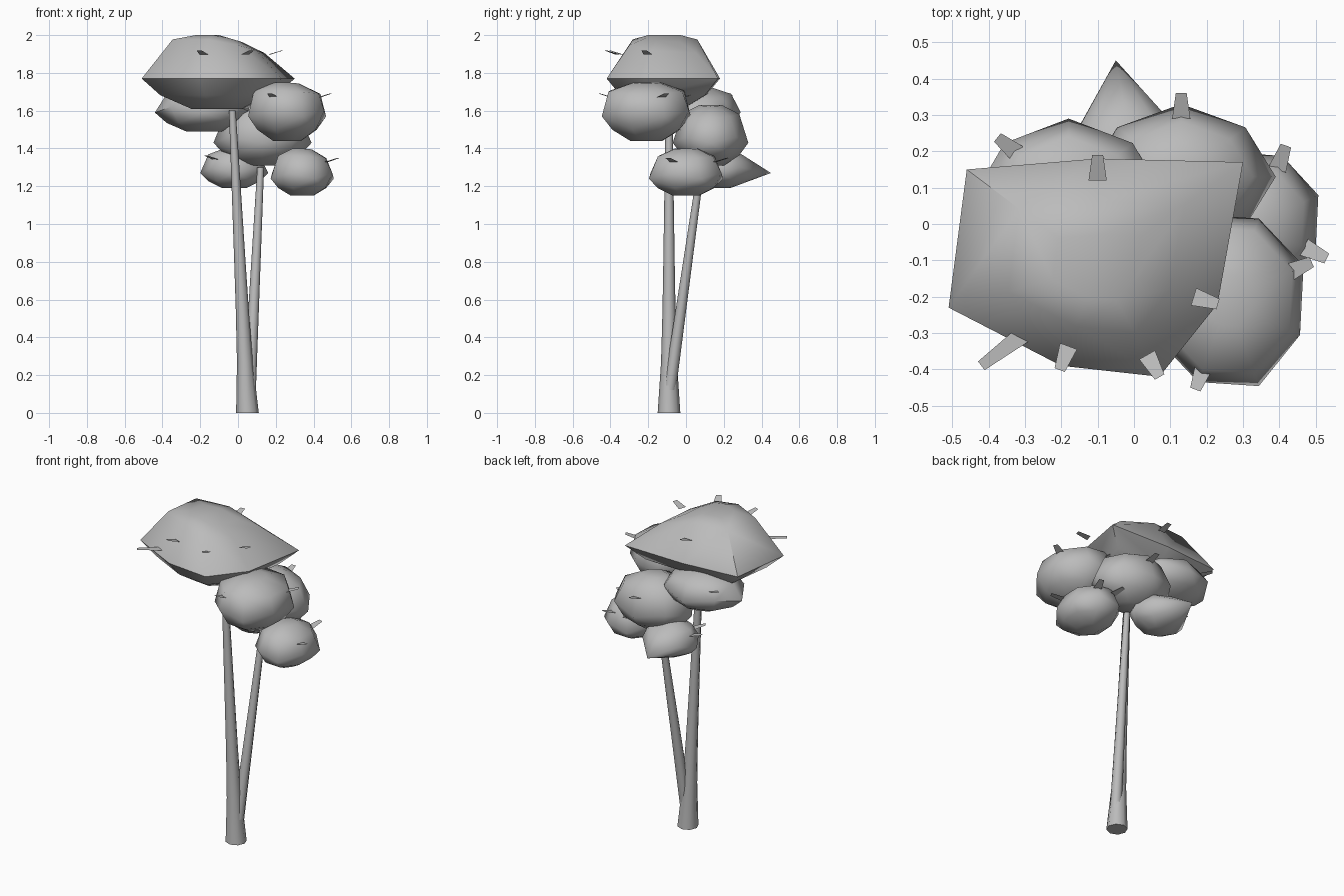
import bpy
import bmesh
from math import radians, cos, sin, pi
from mathutils import Vector

if "Cube" in bpy.data.objects:
    bpy.data.objects.remove(bpy.data.objects["Cube"], do_unlink=True)

grey = bpy.data.materials.new("plain grey")
grey.use_nodes = True
tone = (0.5, 0.5, 0.5, 1)
grey.diffuse_color = tone
grey.node_tree.nodes["Principled BSDF"].inputs["Base Color"].default_value = tone


def finish(bm, name, angle):
    """Turn a bmesh into a shaded object."""
    mesh = bpy.data.meshes.new(name)
    bmesh.ops.recalc_face_normals(bm, faces=bm.faces)
    bm.to_mesh(mesh)
    bm.free()
    obj = bpy.data.objects.new(name, mesh)
    bpy.context.collection.objects.link(obj)
    mesh.materials.append(grey)
    bpy.ops.object.select_all(action="DESELECT")
    obj.select_set(True)
    bpy.context.view_layer.objects.active = obj
    bpy.ops.object.shade_smooth_by_angle(angle=radians(angle))


def leaf(name, root, direction, length, width=0.05):
    """Flat tapered leaf card."""
    bm = bmesh.new()
    tip = root + direction * length
    side = direction.cross(Vector((0, 0, 1))).normalized() * width / 2
    bm.faces.new([bm.verts.new(p) for p in
                  (root - side, root + side, tip + side * 0.6, tip - side * 0.6)])
    finish(bm, name, 30)


def oval_rim(rx, ry, turn=0, count=8):
    """Uneven oval outline: every other corner is pulled in and raised."""
    angles = [radians(turn) + 2 * pi * i / count for i in range(count)]
    swell = 1.06 if turn else 1
    return [Vector((rx * cos(a), ry * sin(a), 0)) * swell * (0.96 if i % 2 else 1)
            + Vector((0, 0, 0.03 * (i % 2))) for i, a in enumerate(angles)]


def clump(name, centre, rim, top, floor, shoulder=0.76, height=0.76, lean=0.1,
          spike=None, cards=()):
    """Faceted leaf clump: rim, domed leaning crest and rounded underside."""
    centre = Vector(centre)
    rise, drop = top - centre.z, floor - centre.z
    # Each ring is a share of the rim, at a level above or below it
    rings = ((shoulder, rise * height), (0.3, rise), (0.76, drop * 0.55), (0.36, drop))
    points = [centre + p for p in rim]
    if spike:
        points.append(Vector(spike))
    for p in rim:
        for scale, level in rings:
            q = centre + p * scale
            q.z = centre.z + level
            if level > 0:
                q.z -= lean * max(0, p.x * scale)
            points.append(q)

    bm = bmesh.new()
    for p in points:
        bm.verts.new(p)
    bmesh.ops.convex_hull(bm, input=bm.verts)
    loose = [v for v in bm.verts if not v.link_faces]
    bmesh.ops.delete(bm, geom=loose, context="VERTS")
    finish(bm, name, 62)

    # Leaf cards point outward from chosen rim corners
    for number, corner in enumerate(cards, 1):
        out = Vector((rim[corner].x, rim[corner].y, 0))
        root = centre + out * 0.8 + Vector((0, 0, rise * 0.55))
        leaf(f"{name}_leaf_{number}", root, out.normalized() + Vector((0, 0, 0.3)), 0.07)


def trunk(name, foot, head, foot_radius, head_radius, flare=0, sides=8, steps=6):
    """Tapered stem, widened near the foot by the flare."""
    foot, head = Vector(foot), Vector(head)
    bm = bmesh.new()
    rings = []
    for s in range(steps + 1):
        t = s / steps
        middle = foot.lerp(head, t)
        r = foot_radius + (head_radius - foot_radius) * t + flare * (1 - t) ** 8
        rings.append([bm.verts.new(middle + Vector((cos(a), sin(a), 0)) * r)
                      for a in (2 * pi * i / sides for i in range(sides))])
    for low, high in zip(rings, rings[1:]):
        for i in range(sides):
            j = (i + 1) % sides
            bm.faces.new((low[i], low[j], high[j], high[i]))
    bm.faces.new(rings[0])
    bm.faces.new(rings[-1])
    finish(bm, name, 50)


# Stems
trunk("main_trunk", (0.05, -0.09, 0), (-0.03, -0.09, 1.6), 0.042, 0.018, flare=0.018)
trunk("side_trunk", (0.06, -0.09, 0.1), (0.12, 0.08, 1.3), 0.034, 0.018)

# Broad crown with an irregular outline
crown_rim = [Vector((x, y, 0)) for x, y in (
    (0.4, 0.29), (0, 0.3), (-0.36, 0.27), (-0.41, -0.11),
    (-0.1, -0.27), (0.17, -0.3), (0.33, -0.1))]
clump("top_crown", (-0.1, -0.12, 1.77), crown_rim, 2, 1.61,
      shoulder=0.6, height=0.9, lean=0.3, cards=(1, 4, 5, 6))

# Smaller clumps beneath it
clump("back_left_clump", (-0.18, 0.08, 1.59), oval_rim(0.26, 0.21), 1.72, 1.49,
      cards=(3,))
clump("front_right_clump", (0.26, -0.21, 1.57), oval_rim(0.21, 0.24, 22), 1.75, 1.44,
      shoulder=0.85, cards=(0, 2, 5))
clump("middle_clump", (0.13, 0.13, 1.43), oval_rim(0.26, 0.2), 1.63, 1.31,
      cards=(2, 4))
clump("low_right_clump", (0.34, 0, 1.24), oval_rim(0.17, 0.2, 22), 1.4, 1.15,
      cards=(1, 2, 7))
clump("low_back_clump", (-0.02, 0.18, 1.27), oval_rim(0.18, 0.15), 1.4, 1.19,
      spike=(-0.05, 0.45, 1.27), cards=(4, 5))

# Long leaf at the front corner of the crown
leaf("long_corner_leaf", Vector((-0.3, -0.3, 1.8)), Vector((-0.8, -0.6, 0)), 0.15)
